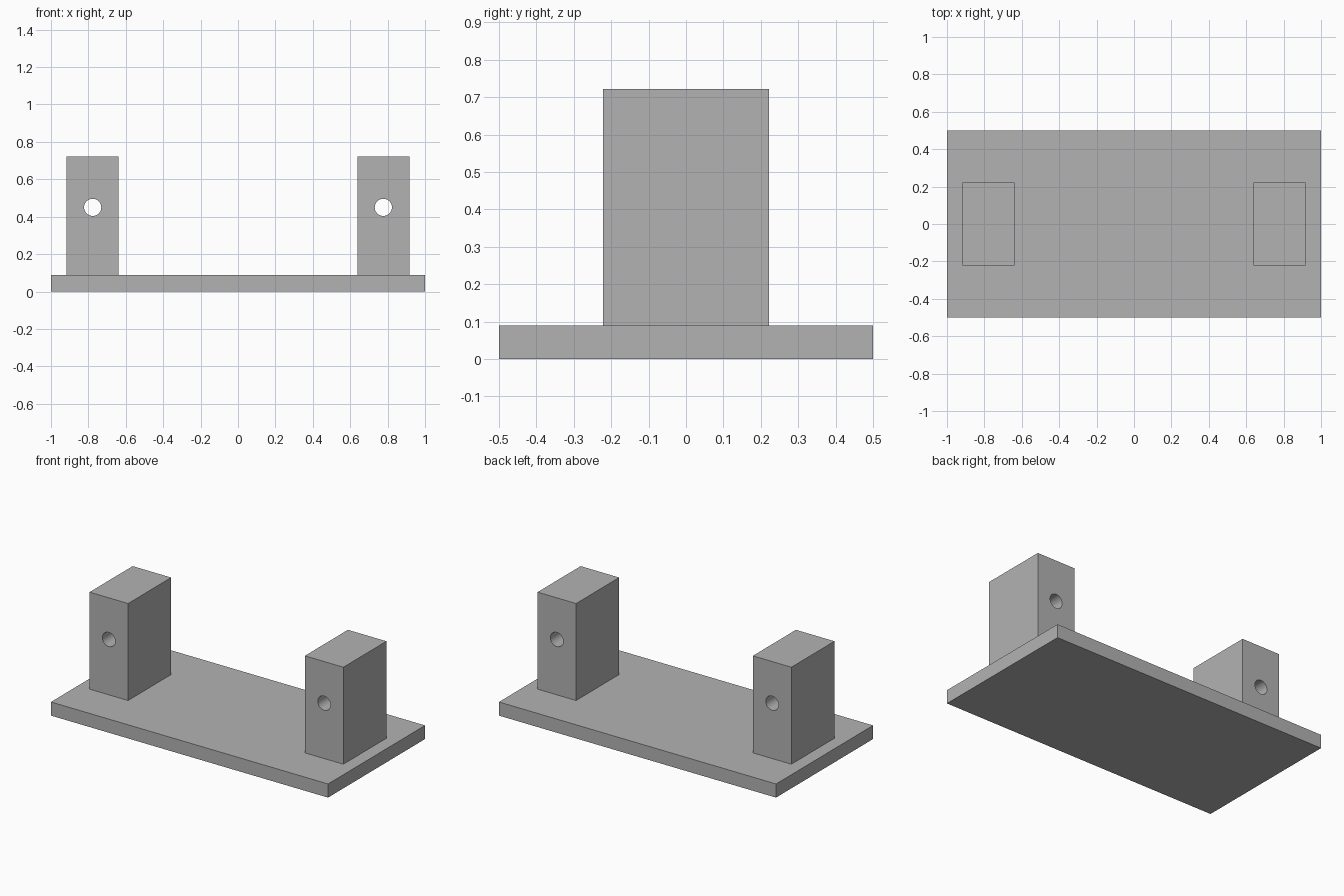
import bpy
import math

default = bpy.data.objects.get("Cube")
if default:
    bpy.data.objects.remove(default, do_unlink=True)

# Single grey finish
grey = bpy.data.materials.new("plain grey")
grey.use_nodes = True
colour = (0.45, 0.45, 0.45, 1)
grey.diffuse_color = colour
grey.node_tree.nodes["Principled BSDF"].inputs["Base Color"].default_value = colour

PLATE_HEIGHT = 0.089
POST_SIZE = (0.278, 0.444, 0.633)
POST_X = 0.777
HOLE_Z = 0.45
HOLE_RADIUS = 0.046


def box(name, size, x, bottom):
    bpy.ops.mesh.primitive_cube_add(size=1, location=(x, 0, bottom + size[2] / 2))
    obj = bpy.context.object
    obj.name = name
    obj.scale = size
    bpy.ops.object.transform_apply(location=False, rotation=False, scale=True)
    obj.data.materials.append(grey)
    return obj


def drill(obj, x, z):
    # Round hole running front to back
    bpy.ops.mesh.primitive_cylinder_add(vertices=48, radius=HOLE_RADIUS, depth=1,
                                        location=(x, 0, z),
                                        rotation=(math.pi / 2, 0, 0))
    cutter = bpy.context.object
    cutter.name = "hole_cutter"
    cutter.hide_render = True
    cutter.data.materials.append(grey)
    mod = obj.modifiers.new("hole", 'BOOLEAN')
    mod.operation = 'DIFFERENCE'
    mod.solver = 'EXACT'
    mod.object = cutter
    bpy.ops.object.select_all(action='DESELECT')
    obj.select_set(True)
    bpy.context.view_layer.objects.active = obj
    bpy.ops.object.modifier_apply(modifier=mod.name)
    bpy.data.objects.remove(cutter, do_unlink=True)
    bpy.ops.object.shade_smooth_by_angle(angle=math.radians(30))


# Base plate
box("base_plate", (2, 1, PLATE_HEIGHT), 0, 0)

# Upright posts, each with a through hole
for side, name in ((1, "left_post"), (-1, "right_post")):
    post = box(name, POST_SIZE, side * POST_X, PLATE_HEIGHT)
    drill(post, side * POST_X, HOLE_Z)
